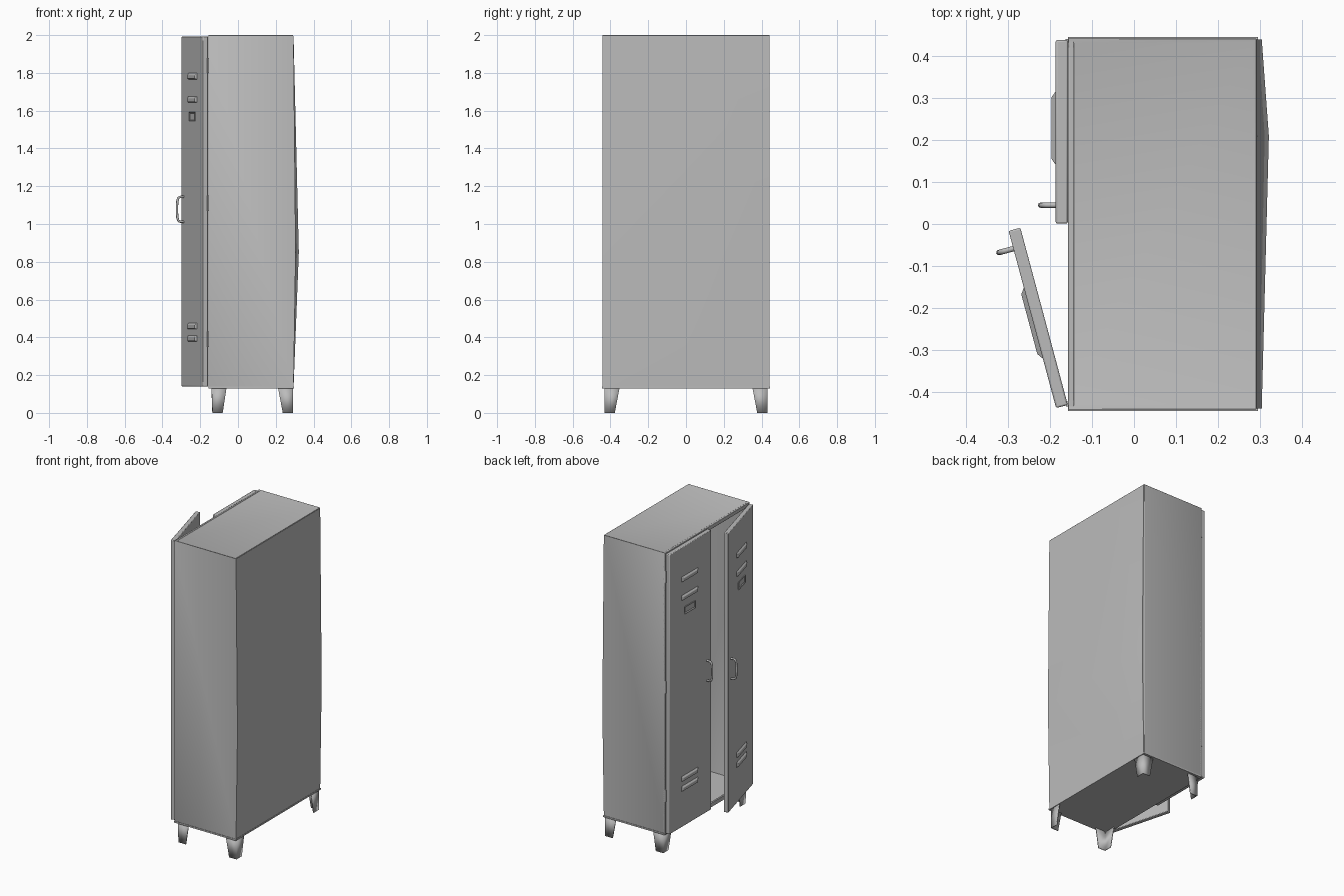
import bpy, bmesh, math
from mathutils import Matrix, Vector

if "Cube" in bpy.data.objects:
    bpy.data.objects.remove(bpy.data.objects["Cube"])


def material(name, value):
    mat = bpy.data.materials.new(name)
    mat.use_nodes = True
    colour = (value, value, value, 1)
    mat.diffuse_color = colour
    mat.node_tree.nodes["Principled BSDF"].inputs["Base Color"].default_value = colour
    return mat


STEEL = material("grey steel", 0.5)


def finish(name, bm, matrix=Matrix(), bevel=0, thickness=0):
    bmesh.ops.transform(bm, matrix=matrix, verts=bm.verts)
    bmesh.ops.recalc_face_normals(bm, faces=bm.faces)
    mesh = bpy.data.meshes.new(name)
    bm.to_mesh(mesh)
    bm.free()
    mesh.materials.append(STEEL)
    obj = bpy.data.objects.new(name, mesh)
    bpy.context.collection.objects.link(obj)
    if thickness:
        mod = obj.modifiers.new("sheet", "SOLIDIFY")
        mod.thickness = thickness
        mod.offset = -1
    if bevel:
        mod = obj.modifiers.new("rounding", "BEVEL")
        mod.width = bevel
        mod.segments = 2
    bpy.ops.object.select_all(action="DESELECT")
    obj.select_set(True)
    bpy.context.view_layer.objects.active = obj
    bpy.ops.object.shade_smooth_by_angle(angle=math.radians(30))
    return obj


def box_mesh(lo, hi):
    bm = bmesh.new()
    bmesh.ops.create_cube(bm, size=1)
    lo, hi = Vector(lo), Vector(hi)
    for v in bm.verts:
        v.co = Vector(((hi[i] + lo[i]) / 2 + v.co[i] * (hi[i] - lo[i]) for i in range(3)))
    return bm


def box(name, lo, hi, matrix=Matrix(), bevel=0):
    return finish(name, box_mesh(lo, hi), matrix, bevel)


FRONT, BACK, SIDE, BASE, TOP = -0.157, 0.292, 0.443, 0.132, 2.0

# Hollow cabinet, open on the door side, with a shallow recessed top
bm = box_mesh((FRONT, -SIDE, BASE), (BACK, SIDE, TOP))
bmesh.ops.delete(bm, geom=[f for f in bm.faces if f.calc_center_median().x < FRONT + 0.01],
                 context="FACES_ONLY")
roof = [f for f in bm.faces if f.calc_center_median().z > TOP - 0.01]
bmesh.ops.inset_region(bm, faces=roof, thickness=0.014)
for v in roof[0].verts:
    v.co.z -= 0.004
finish("cabinet_shell", bm, bevel=0.003, thickness=0.01)

# Folded lips around the door opening
for s, label in ((-1, "right"), (1, "left")):
    y0, y1 = sorted((s * SIDE, s * (SIDE - 0.025)))
    box("front_lip_" + label, (FRONT, y0, BASE), (FRONT + 0.014, y1, TOP - 0.002), bevel=0.003)
for label, z in (("top", TOP - 0.027), ("bottom", BASE)):
    box("front_lip_" + label, (FRONT, -SIDE, z), (FRONT + 0.014, SIDE, z + 0.025), bevel=0.003)

# Base tray with a slightly proud rim
box("base_rim", (FRONT, -SIDE - 0.003, BASE - 0.002), (BACK + 0.004, SIDE + 0.003, BASE + 0.008))

# Back sheet, bulged outward around one off-centre peak
bm = box_mesh((BACK - 0.008, -SIDE + 0.002, BASE), (BACK + 0.002, SIDE - 0.002, TOP - 0.004))
bmesh.ops.subdivide_edges(bm, edges=bm.edges[:], cuts=1, use_grid_fill=True)
for v in bm.verts:
    mid_y, mid_z = abs(v.co.y) < 0.1, 0.5 < v.co.z < 1.5
    if v.co.x > BACK:
        v.co.x += 0.028 if mid_y and mid_z else 0.011 if mid_z else 0
    if mid_y:
        v.co.y = 0.21
    if mid_z:
        v.co.z = 0.85
bmesh.ops.triangulate(bm, faces=bm.faces[:])
finish("back_panel", bm)

# Tapered angle-plate feet at the corners
for sx, fx, cx in ((-1, "door", -0.138), (1, "back", 0.289)):
    for sy, fy in ((-1, "right"), (1, "left")):
        bm = bmesh.new()
        cy = sy * 0.429
        rows = []
        for z, w in ((0, 0.052), (BASE, 0.077)):
            shift = 0.005 if sx < 0 and z == 0 else 0
            rows.append([bm.verts.new(p) for p in (
                (cx + shift - sx * w, cy, z), (cx + shift, cy, z), (cx + shift, cy - sy * w, z))])
        for i in range(2):
            bm.faces.new((rows[0][i], rows[0][i + 1], rows[1][i + 1], rows[1][i]))
        foot = finish("foot_%s_%s" % (fx, fy), bm)
        mod = foot.modifiers.new("sheet", "SOLIDIFY")
        mod.thickness = 0.006
        mod.offset = 0


def handle(name, matrix):
    # Bent round bar
    curve = bpy.data.curves.new(name, "CURVE")
    curve.dimensions = "3D"
    curve.bevel_depth = 0.0065
    curve.bevel_resolution = 2
    spline = curve.splines.new("POLY")
    half = [(-0.02, 0.067), (-0.05, 0.065), (-0.058, 0.06), (-0.063, 0.045), (-0.065, 0.02)]
    path = half + [(x, -z) for x, z in reversed(half)]
    spline.points.add(len(path) - 1)
    for p, (x, z) in zip(spline.points, path):
        p.co = (*(matrix @ Vector((x, 0.394, 1.078 + z))), 1)
    curve.materials.append(STEEL)
    spline.use_smooth = True
    obj = bpy.data.objects.new(name, curve)
    bpy.context.collection.objects.link(obj)


def door(side, m):
    # Door-local frame: hinge at the origin, width along y, outside toward -x
    skin, mid = -0.029, 0.21
    box(side + "_door", (skin, 0, 0.14), (0, 0.438, 1.993), m, bevel=0.004)
    # Pressed vent louvres, two above and two below
    for i, z in enumerate((1.783, 1.66, 0.46, 0.395)):
        bm = box_mesh((skin - 0.01, mid - 0.092, z - 0.018), (skin + 0.003, mid + 0.092, z + 0.018))
        for v in bm.verts:
            if v.co.x < skin:
                v.co.y = mid + (v.co.y - mid) * 0.8
                v.co.z = z + 0.006 if v.co.z > z else z - 0.014
        finish("%s_louvre_%d" % (side, i + 1), bm, m, bevel=0.002)
    # Label holder: a raised frame around an empty slot
    z = 1.568
    bm = box_mesh((skin - 0.005, mid - 0.056, z - 0.024), (skin + 0.002, mid + 0.056, z + 0.024))
    face = [f for f in bm.faces if f.calc_center_median().x < skin - 0.004]
    bmesh.ops.inset_region(bm, faces=face, thickness=0.009)
    for v in face[0].verts:
        v.co.x += 0.0045
    finish(side + "_label_holder", bm, m)
    # Hinge knuckles
    for i, z in enumerate((0.35, 1.07, 1.8)):
        box("%s_hinge_%d" % (side, i + 1), (-0.005, -0.003, z), (0.006, 0.008, z + 0.08), m)
    handle(side + "_handle", m)


# Closed door is the mirror of the open one, which swings out fifteen degrees
door("left", Matrix.Translation((FRONT - 0.001, 0.439, 0)) @ Matrix.Diagonal((1, -1, 1, 1)))
door("right", Matrix.Translation((FRONT - 0.001, -0.432, 0)) @ Matrix.Rotation(math.radians(15), 4, "Z"))
